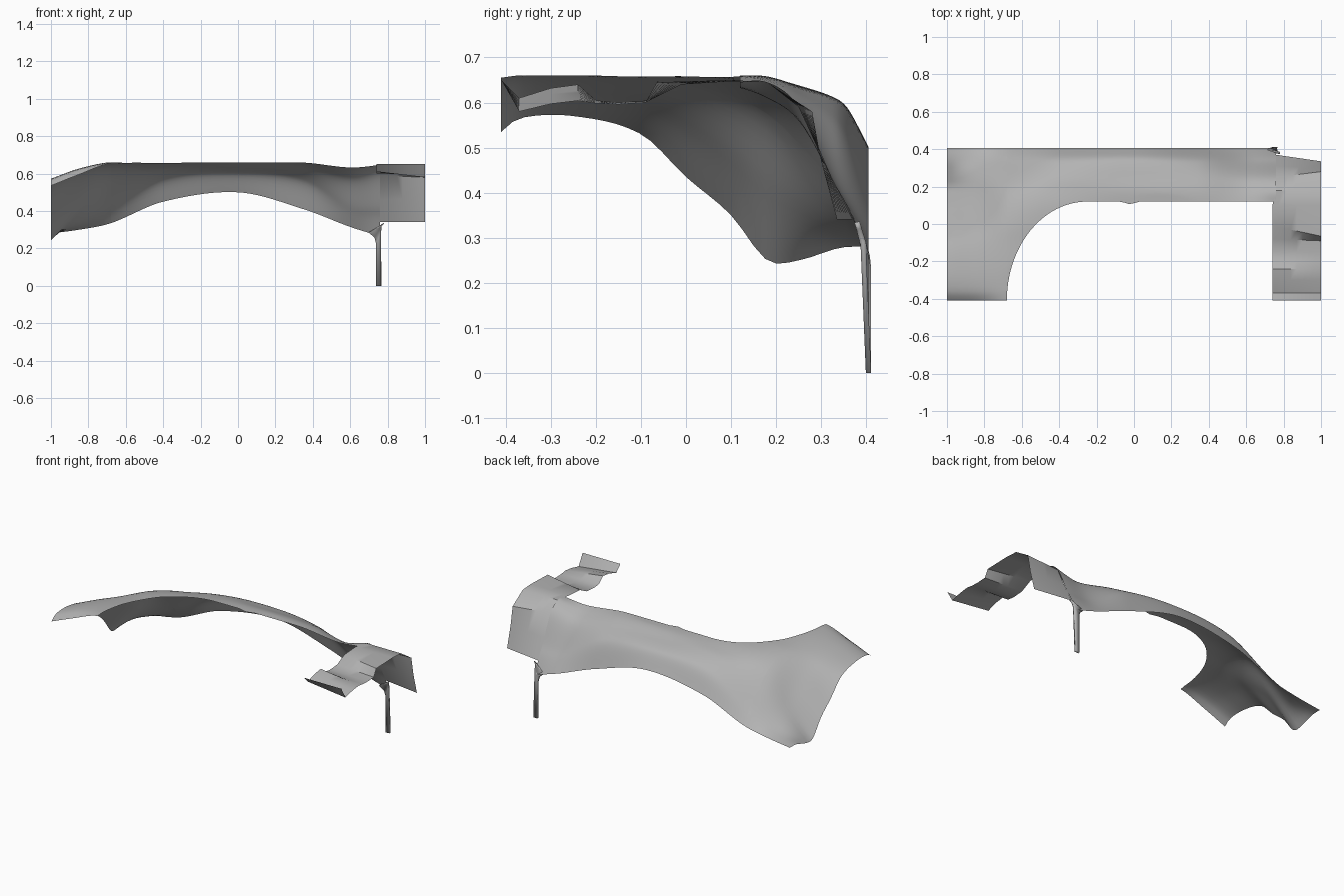
import bpy
import bmesh
import math
from mathutils import Vector

cube = bpy.data.objects.get("Cube")
if cube:
    bpy.data.objects.remove(cube, do_unlink=True)

grey = bpy.data.materials.new("primer_grey")
grey.use_nodes = True
colour = (0.45, 0.45, 0.45, 1)
grey.diffuse_color = colour
grey.node_tree.nodes["Principled BSDF"].inputs["Base Color"].default_value = colour


def hermite(keys, values, t):
    """Smooth curve through values placed at uneven keys."""
    last = len(keys) - 1
    i = 0
    while i < last - 1 and t > keys[i + 1]:
        i += 1

    def slope(k):
        a, b = max(k - 1, 0), min(k + 1, last)
        return (values[b] - values[a]) / (keys[b] - keys[a])

    width = keys[i + 1] - keys[i]
    s = min(max((t - keys[i]) / width, 0), 1)
    ease = s * s * (3 - 2 * s)
    pull_in = s * (1 - s) ** 2 * slope(i)
    pull_out = s * s * (1 - s) * slope(i + 1)
    return values[i] + (values[i + 1] - values[i]) * ease + width * (pull_in - pull_out)


def sheet(name, columns):
    """Skin a grid of points, given as equally long columns."""
    bm = bmesh.new()
    grid = [[bm.verts.new(p) for p in column] for column in columns]
    for left, right in zip(grid, grid[1:]):
        for j in range(len(left) - 1):
            bm.faces.new((left[j], right[j], right[j + 1], left[j + 1]))
    return finish(name, bm)


def finish(name, bm):
    mesh = bpy.data.meshes.new(name)
    bm.to_mesh(mesh)
    bm.free()
    obj = bpy.data.objects.new(name, mesh)
    bpy.context.collection.objects.link(obj)
    mesh.materials.append(grey)
    bpy.ops.object.select_all(action="DESELECT")
    obj.select_set(True)
    bpy.context.view_layer.objects.active = obj
    bpy.ops.object.shade_smooth_by_angle(angle=math.radians(35))
    return obj


# Arched panel: heights across the depth at several stations along the length
CROWN = 0.66
DEPTHS = [-.41, -.37, -.25, -.1, 0, .1, .18, .25, .33, .36, .405]
STATIONS = {
    -1: [.535, .565, .57, .53, .435, .35, .25, .25, .275, .28, .28],
    -.85: [.595, .62, .625, .6, .55, .48, .41, .37, .325, .315, .3],
    -.68: [.655, .66, .66, .65, .64, .615, .575, .51, .42, .39, .335],
    -.4: [.655, .64, .62, .575, .54, .45],
    0: [.66, .657, .637, .61, .585, .5],
    .35: [.66, .65, .62, .565, .52, .41],
    .6: [.638, .61, .56, .43, .385, .315],
    .76: [.645, .645, .59, .42, .365, .265],
}
stations = list(STATIONS)
profiles = [[CROWN] * (len(DEPTHS) - len(row)) + row for row in STATIONS.values()]

ARCH_START, ARCH_END = -.68, -.25
FRONT, INNER, BACK = -.41, .12, .405


def front_edge(x):
    """Quarter-ellipse opening that runs into a straight inner edge."""
    if x <= ARCH_START:
        return FRONT
    if x >= ARCH_END:
        tab = max(0, 1 - abs(x + .02) / .05)
        return INNER - .015 * tab
    u = (ARCH_END - x) / (ARCH_END - ARCH_START)
    return FRONT + (INNER - FRONT) * math.sqrt(max(0, 1 - u * u))


def spread(a, b, n):
    return [a + (b - a) * i / n for i in range(n)]


lengths = spread(-1, ARCH_START, 12)
lengths += [ARCH_END - (ARCH_END - ARCH_START) * math.cos(a)
            for a in spread(0, math.pi / 2, 24)]
lengths += spread(ARCH_END, stations[-1], 36) + [stations[-1]]
ROWS = 32

columns = []
for x in lengths:
    section = [hermite(stations, row, x) for row in zip(*profiles)]
    start = front_edge(x)
    column = []
    for j in range(ROWS + 1):
        y = start + (BACK - start) * j / ROWS
        column.append((x, y, min(hermite(DEPTHS, section, y), CROWN)))
    columns.append(column)
sheet("arched_panel", columns)

# Stepped end bracket: lofted from its inner profile to its outer profile
inner = [(-.41, .65), (-.37, .61), (-.3, .632), (-.24, .64), (-.2, .605),
         (-.15, .6), (-.08, .605), (-.01, .64), (.1, .647), (.18, .645),
         (.25, .59), (.31, .46), (.37, .34)]
outer = [(-.41, .65), (-.37, .58), (-.3, .597), (-.24, .604), (-.2, .598),
         (-.15, .596), (-.09, .6), (-.065, .645), (.1, .65), (.18, .645),
         (.28, .58), (.3, .47), (.335, .34)]
STEPS = 8
columns = []
for i in range(STEPS + 1):
    s = i / STEPS
    column = []
    for a, b in zip(inner, outer):
        y, z = Vector(a).lerp(Vector(b), s)
        x = .74 if a[0] < INNER else .76
        column.append((x + (1 - x) * s, y, z))
    columns.append(column)
sheet("end_bracket", columns)

# Hanging strut: thin strip flaring into the panel's lower edge
left_side = [(.738, 0), (.738, .23), (.73, .26), (.7, .285)]
right_side = [(.765, 0), (.765, .29), (.768, .32), (.78, .335)]
columns = [[(x, BACK - max(0, z - .25) * .3, z) for x, z in side]
           for side in (left_side, right_side)]
strut = sheet("hanging_strut", columns)
thickness = strut.modifiers.new("thickness", "SOLIDIFY")
thickness.thickness = .012
thickness.offset = 0
